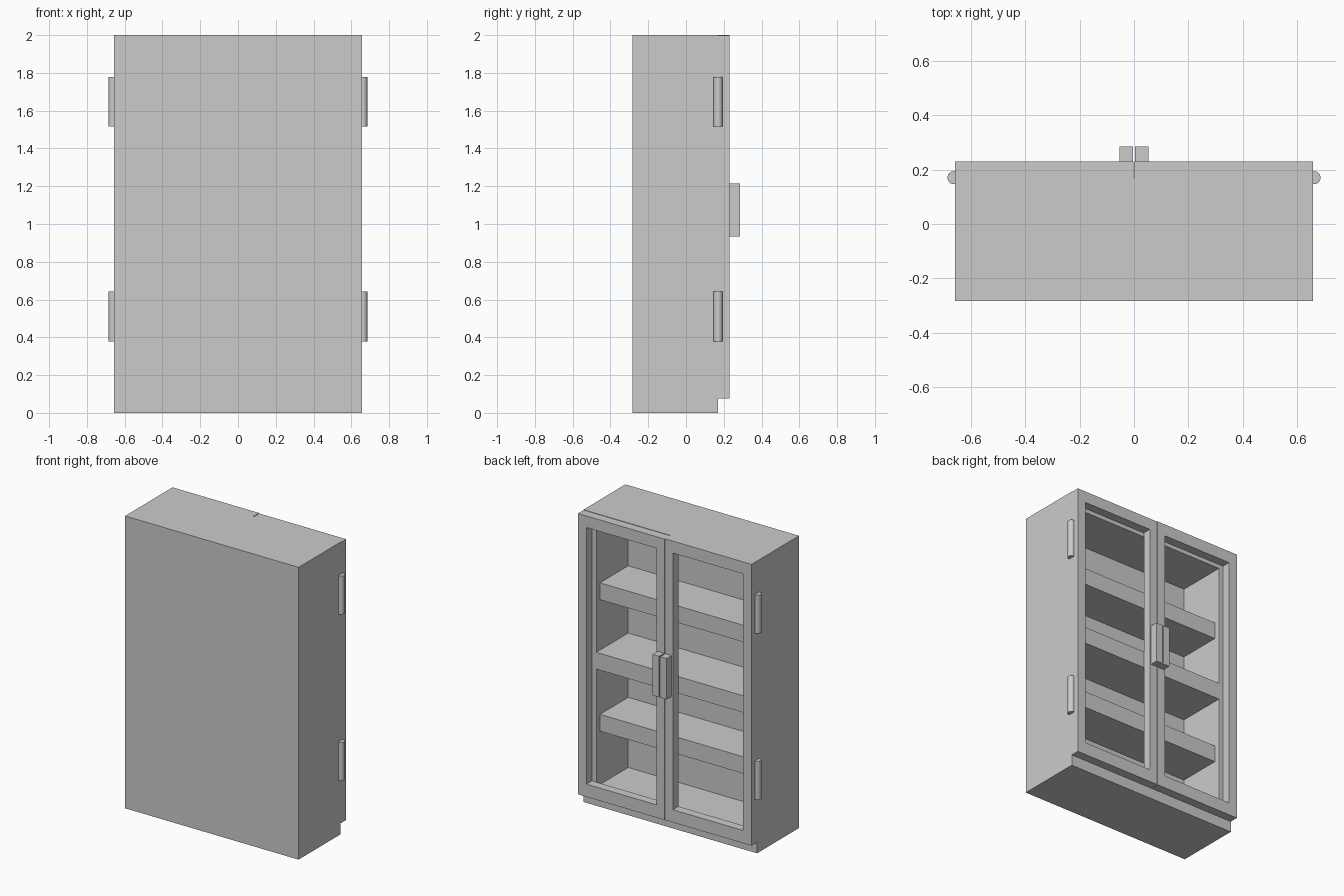
import bpy
import bmesh
from mathutils import Matrix

if "Cube" in bpy.data.objects:
    bpy.data.objects.remove(bpy.data.objects["Cube"], do_unlink=True)

GREY = (0.6, 0.6, 0.6, 1.0)
mat = bpy.data.materials.new("plain_grey")
mat.use_nodes = True
mat.diffuse_color = GREY
mat.node_tree.nodes["Principled BSDF"].inputs["Base Color"].default_value = GREY


def finish(name, bm):
    bmesh.ops.recalc_face_normals(bm, faces=bm.faces[:])
    mesh = bpy.data.meshes.new(name)
    bm.to_mesh(mesh)
    bm.free()
    mesh.materials.append(mat)
    obj = bpy.data.objects.new(name, mesh)
    bpy.context.collection.objects.link(obj)
    return obj


def box(name, x, y, z):
    """Block between (low, high) pairs on each axis."""
    bm = bmesh.new()
    size = [b - a for a, b in (x, y, z)]
    centre = [(a + b) / 2 for a, b in (x, y, z)]
    bmesh.ops.create_cube(bm, size=1, matrix=Matrix.Translation(centre) @ Matrix.Diagonal(size + [1]))
    return finish(name, bm)


def frame(name, outer, inner, front, back, pocket=None):
    """Rectangular frame along y; with a pocket depth it is closed behind."""
    bm = bmesh.new()

    def loop(rect, y):
        x0, x1, z0, z1 = rect
        return [bm.verts.new((x, y, z)) for x, z in ((x0, z0), (x1, z0), (x1, z1), (x0, z1))]

    def bridge(a, b):
        for i in range(4):
            j = (i + 1) % 4
            bm.faces.new((a[i], a[j], b[j], b[i]))

    outer_front, inner_front = loop(outer, front), loop(inner, front)
    outer_back = loop(outer, back)
    inner_back = loop(inner, back if pocket is None else pocket)
    bridge(outer_front, inner_front)
    bridge(outer_front, outer_back)
    bridge(inner_front, inner_back)
    if pocket is None:
        bridge(outer_back, inner_back)
    else:
        bm.faces.new(outer_back)
        bm.faces.new(inner_back)
    return finish(name, bm)


HALF, BACK, SEAM, FACE = 0.657, -0.283, 0.17, 0.23
INSIDE, INNER_BACK = 0.56, -0.175

# Hollow cabinet body, open towards the doors
frame("cabinet_body", (-HALF, HALF, 0, 2), (-INSIDE, INSIDE, 0.13, 1.89), SEAM, BACK, INNER_BACK)

# Shelves; the middle one reaches the front of the body
for label, top, front in (("lower", 0.61, 0.13), ("middle", 1.05, SEAM), ("upper", 1.51, 0.13)):
    box(label + "_shelf", (-INSIDE, INSIDE), (INNER_BACK, front), (top - 0.115, top))

for side, s in (("left", 1), ("right", -1)):
    # Open door frame
    top = 1.997 if s > 0 else 2.0
    xs = sorted((s * 0.001, s * HALF))
    xi = sorted((s * 0.062, s * 0.593))
    frame(side + "_door", (*xs, 0.075, top), (*xi, 0.162, 1.918), FACE, SEAM)

    # Block handle beside the meeting edge
    box(side + "_handle", sorted((s * 0.004, s * 0.053)), (FACE, 0.285), (0.935, 1.215))

    # Round hinge barrels on the outer edge
    for label, z in (("lower", 0.51), ("upper", 1.648)):
        bm = bmesh.new()
        bmesh.ops.create_cone(bm, cap_ends=True, segments=16, radius1=0.024, radius2=0.024, depth=0.263,
                              matrix=Matrix.Translation((s * 0.661, SEAM, z)))
        hinge = finish(f"{side}_{label}_hinge", bm)
        bpy.ops.object.select_all(action="DESELECT")
        hinge.select_set(True)
        bpy.context.view_layer.objects.active = hinge
        bpy.ops.object.shade_smooth_by_angle()
